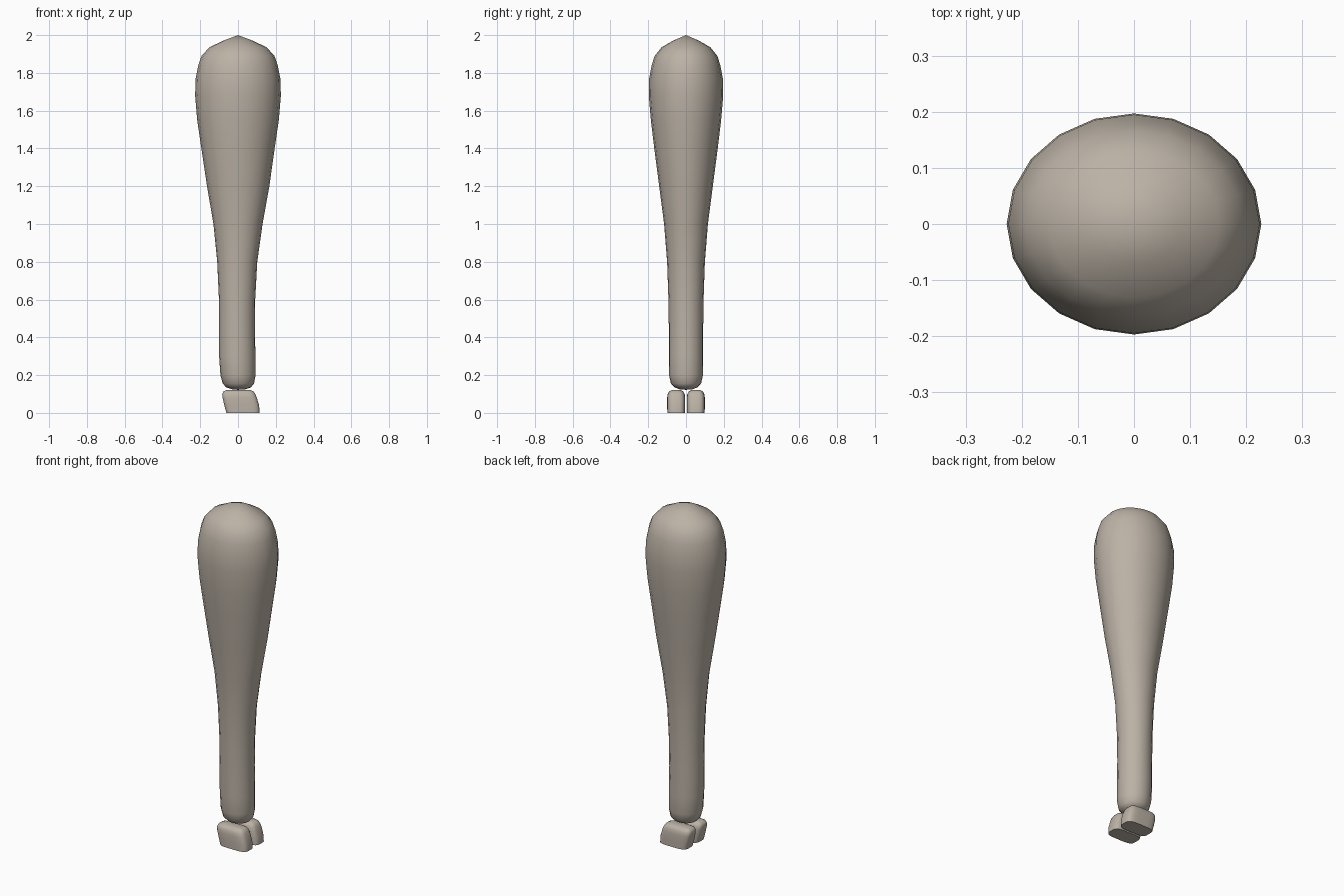
import bpy, bmesh, math

if "Cube" in bpy.data.objects:
    bpy.data.objects.remove(bpy.data.objects["Cube"])

hide = bpy.data.materials.new("warm_taupe")
hide.diffuse_color = (0.50, 0.445, 0.38, 1)
hide.use_nodes = True
hide.node_tree.nodes["Principled BSDF"].inputs["Base Color"].default_value = hide.diffuse_color


def finish(name, bm, angle):
    bmesh.ops.recalc_face_normals(bm, faces=bm.faces[:])
    me = bpy.data.meshes.new(name)
    bm.to_mesh(me)
    bm.free()
    ob = bpy.data.objects.new(name, me)
    bpy.context.collection.objects.link(ob)
    me.materials.append(hide)
    bpy.ops.object.select_all(action='DESELECT')
    ob.select_set(True)
    bpy.context.view_layer.objects.active = ob
    bpy.ops.object.shade_smooth_by_angle(angle=math.radians(angle))
    return ob


def bridge(bm, a, b):
    n = len(a)
    for i in range(n):
        bm.faces.new((a[i], a[(i + 1) % n], b[(i + 1) % n], b[i]))


# Leg: stacked oval rings (z, centre x, radius x, radius y), pointed at the top
rings = [(0.125, 0.003, 0.035, 0.035), (0.135, 0.003, 0.065, 0.06),
         (0.155, 0.002, 0.083, 0.08), (0.20, 0.0, 0.093, 0.09),
         (0.30, -0.004, 0.096, 0.091), (0.45, -0.005, 0.095, 0.091),
         (0.60, -0.005, 0.096, 0.093), (0.80, -0.004, 0.106, 0.100),
         (1.00, 0.0, 0.130, 0.116), (1.20, 0.001, 0.165, 0.142),
         (1.40, 0.0, 0.194, 0.168), (1.55, 0.0, 0.216, 0.186),
         (1.68, 0.0, 0.227, 0.197), (1.77, 0.0, 0.224, 0.195),
         (1.84, 0.0, 0.210, 0.182), (1.89, 0.0, 0.193, 0.166),
         (1.935, 0.0, 0.152, 0.130), (1.97, 0.0, 0.080, 0.070)]
N = 20
bm = bmesh.new()
loops = []
for z, cx, rx, ry in rings:
    loops.append([bm.verts.new((cx + rx * math.cos(2 * math.pi * i / N),
                                ry * math.sin(2 * math.pi * i / N), z))
                  for i in range(N)])
for a, b in zip(loops, loops[1:]):
    bridge(bm, a, b)
for loop, z in ((loops[0], 0.122), (loops[-1], 2.0)):
    tip = bm.verts.new((0, 0, z))
    for i in range(N):
        bm.faces.new((loop[i], loop[(i + 1) % N], tip))
finish("leg", bm, 60)

# Two hoof toes: rounded-rectangle rings (z, x min, x max, half width)
sections = [(0.0, -0.062, 0.115, 0.047), (0.04, -0.073, 0.112, 0.048),
            (0.08, -0.082, 0.100, 0.048), (0.10, -0.084, 0.092, 0.045),
            (0.113, -0.078, 0.083, 0.038), (0.121, -0.060, 0.066, 0.024)]
for side, name in ((-1, "front_toe"), (1, "back_toe")):
    bm = bmesh.new()
    loops = []
    for z, x0, x1, w in sections:
        loop = []
        for i in range(24):
            t = 2 * math.pi * (i + 0.5) / 24
            c, s = math.cos(t), math.sin(t)
            px = math.copysign(abs(c) ** 0.5, c)
            py = math.copysign(abs(s) ** 0.5, s)
            loop.append(bm.verts.new(((x0 + x1) / 2 + px * (x1 - x0) / 2,
                                      side * 0.052 + py * w, z)))
        loops.append(loop)
    for a, b in zip(loops, loops[1:]):
        bridge(bm, a, b)
    bm.faces.new(loops[0])
    bm.faces.new(loops[-1])
    finish(name, bm, 50)
